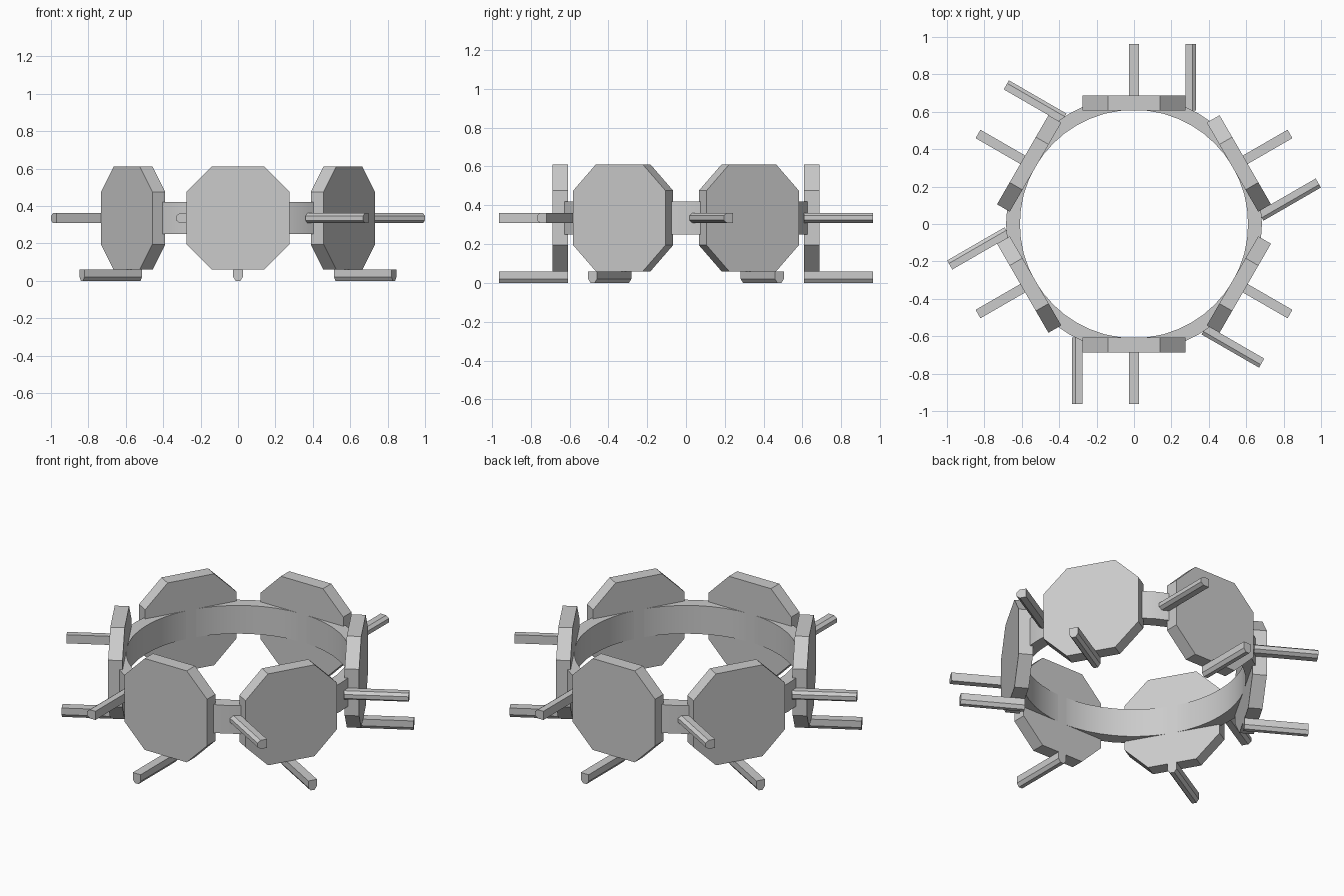
import bpy, bmesh, math
from mathutils import Matrix

if "Cube" in bpy.data.objects:
    bpy.data.objects.remove(bpy.data.objects["Cube"], do_unlink=True)

MID_Z = 0.335      # height of the ring's centre line
HALF = 0.275       # half width of a plate
INNER, OUTER, TIP = 0.608, 0.687, 0.963

grey = bpy.data.materials.new("plain grey")
grey.use_nodes = True
grey.diffuse_color = (0.6, 0.6, 0.6, 1)
grey.node_tree.nodes["Principled BSDF"].inputs["Base Color"].default_value = (0.6, 0.6, 0.6, 1)


def finish(name, bm):
    bmesh.ops.recalc_face_normals(bm, faces=bm.faces)
    mesh = bpy.data.meshes.new(name)
    bm.to_mesh(mesh)
    bm.free()
    mesh.materials.append(grey)
    obj = bpy.data.objects.new(name, mesh)
    bpy.context.collection.objects.link(obj)
    return obj


def radial_prism(name, outline, start, end, angle):
    """Extrude an (x, z) outline outward from the ring, turned about z."""
    bm = bmesh.new()
    face = bm.faces.new([bm.verts.new((x, -start, z)) for x, z in outline])
    out = bmesh.ops.extrude_face_region(bm, geom=[face], use_keep_orig=True)
    moved = [v for v in out["geom"] if isinstance(v, bmesh.types.BMVert)]
    bmesh.ops.translate(bm, verts=moved, vec=(0, start - end, 0))
    bmesh.ops.rotate(bm, verts=bm.verts, matrix=Matrix.Rotation(angle, 3, "Z"))
    return finish(name, bm)


# Smooth band joining the plates
bm = bmesh.new()
section = [bm.verts.new((r, 0, MID_Z + h))
           for r, h in ((0.61, -0.085), (0.684, -0.085), (0.684, 0.085), (0.61, 0.085))]
edges = [bm.edges.new((section[i - 1], section[i])) for i in range(4)]
bmesh.ops.spin(bm, geom=section + edges, axis=(0, 0, 1), cent=(0, 0, 0),
               angle=math.tau, steps=48, use_merge=True)
bmesh.ops.remove_doubles(bm, verts=bm.verts, dist=0.0001)
ring = finish("ring_band", bm)
bpy.ops.object.select_all(action="DESELECT")
ring.select_set(True)
bpy.context.view_layer.objects.active = ring
bpy.ops.object.shade_smooth_by_angle(angle=math.radians(30))

# Octagonal plate outline, and a rod outline (across, away from plate)
c = 0.14
octagon = [(-c, -HALF), (c, -HALF), (HALF, -c), (HALF, c),
           (c, HALF), (-c, HALF), (-HALF, c), (-HALF, -c)]
plate = [(x, z + MID_Z) for x, z in octagon]
rod = [(-0.026, 0), (0.026, 0), (0.026, 0.04),
       (0.012, 0.06), (-0.012, 0.06), (-0.026, 0.04)]
bottom_rod = [(a, MID_Z - HALF - d) for a, d in rod]
side_rod = [(-HALF - d * 0.93, MID_Z + a) for a, d in rod]

# Six plates, each with a rod under it and one at its side
for i in range(6):
    turn = i * math.tau / 6
    radial_prism(f"plate_{i + 1}", plate, INNER, OUTER, turn)
    radial_prism(f"bottom_rod_{i + 1}", bottom_rod, INNER, TIP, turn)
    radial_prism(f"side_rod_{i + 1}", side_rod, INNER, TIP, turn)
